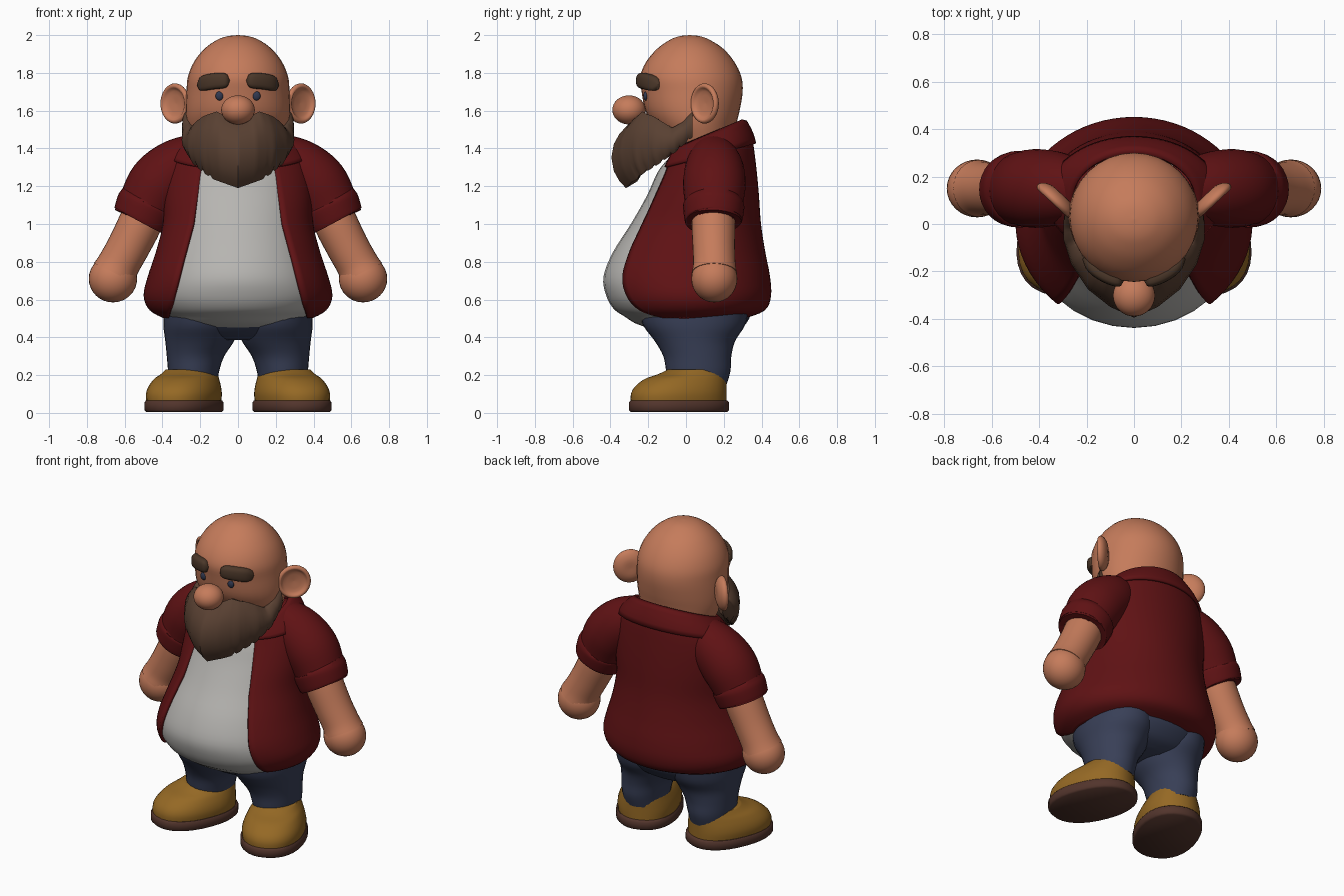
import bpy, bmesh, math
from mathutils import Vector, Matrix

if "Cube" in bpy.data.objects:
    bpy.data.objects.remove(bpy.data.objects["Cube"])

COL = {"skin": (.56, .2, .105), "dark_red": (.115, .006, .007), "off_white": (.47, .46, .44),
       "denim": (.04, .05, .095), "beard_brown": (.1, .052, .032), "brow_brown": (.07, .038, .022),
       "mustard_leather": (.3, .14, .018), "sole_brown": (.085, .035, .025), "eye_blue": (.03, .04, .08)}
MAT = {}
for name, c in COL.items():
    MAT[name] = bpy.data.materials.new(name)
    MAT[name].diffuse_color = (*c, 1)


def dense(rows, n=4):
    """Smoothly interpolate a short table of section values."""
    out = []
    for i in range(len(rows) - 1):
        a, b, c, d = rows[max(i - 1, 0)], rows[i], rows[i + 1], rows[min(i + 2, len(rows) - 1)]
        for k in range(n):
            t = k / n
            out.append([q + .5 * t * (r - p + t * (2 * p - 5 * q + 4 * r - s + t * (3 * (q - r) + s - p)))
                        for p, q, r, s in zip(a, b, c, d)])
    return out + [list(rows[-1])]


def lookup(points, t):
    for (t0, v0), (t1, v1) in zip(points, points[1:]):
        if t <= t1:
            return v0 + (v1 - v0) * (t - t0) / (t1 - t0)
    return points[-1][1]


def loft(name, rings, mat, closed=True, caps=True, thick=0, angle=50):
    """Skin a list of point rings into one object."""
    bm = bmesh.new()
    vs = [[bm.verts.new(p) for p in r] for r in rings]
    n = len(rings[0])
    for a, b in zip(vs, vs[1:]):
        for i in range(n if closed else n - 1):
            j = (i + 1) % n
            bm.faces.new((a[i], a[j], b[j], b[i]))
    if caps and closed:
        bm.faces.new(vs[0][::-1])
        bm.faces.new(vs[-1])
    bmesh.ops.remove_doubles(bm, verts=bm.verts, dist=1e-5)
    bmesh.ops.recalc_face_normals(bm, faces=bm.faces)
    me = bpy.data.meshes.new(name)
    bm.to_mesh(me)
    bm.free()
    ob = bpy.data.objects.new(name, me)
    bpy.context.collection.objects.link(ob)
    me.materials.append(MAT[mat])
    if thick:
        m = ob.modifiers.new("thickness", "SOLIDIFY")
        m.thickness, m.offset = thick, 0
    bpy.ops.object.select_all(action="DESELECT")
    ob.select_set(True)
    bpy.context.view_layer.objects.active = ob
    bpy.ops.object.shade_smooth_by_angle(angle=math.radians(angle))
    return ob


def oval(c, u, v, n=32, power=2):
    """Superellipse ring around c spanned by u and v."""
    pts = []
    for i in range(n):
        a = 2 * math.pi * i / n
        s, k = math.sin(a), math.cos(a)
        pts.append(Vector(c) + Vector(u) * math.copysign(abs(s) ** (2 / power), s)
                   - Vector(v) * math.copysign(abs(k) ** (2 / power), k))
    return pts


def column(name, rows, mat, **kw):
    """Loft of upright sections: z, centre x, half width, front y, back y."""
    return loft(name, [oval((cx, (f + b) / 2, z), (rx, 0, 0), (0, (b - f) / 2, 0))
                       for z, cx, rx, f, b in dense(rows)], mat, **kw)


def limb(name, rows, mat, **kw):
    """Tube through x, y, z, radius rows, bent in the xz plane."""
    rows = dense(rows, 5)
    rings = []
    for i, r in enumerate(rows):
        d = (Vector(rows[min(i + 1, len(rows) - 1)][:3]) - Vector(rows[max(i - 1, 0)][:3])).normalized()
        u = d.cross(Vector((0, 1, 0))).normalized()
        rings.append(oval(r[:3], u * r[3], d.cross(u) * r[3]))
    return loft(name, rings, mat, **kw)


def ball(name, c, r, mat, n=16):
    rings = [oval((c[0], c[1], c[2] - r[2] * math.cos(math.pi * k / n)),
                  (r[0] * math.sin(math.pi * k / n), 0, 0), (0, r[1] * math.sin(math.pi * k / n), 0))
             for k in range(n + 1)]
    return loft(name, rings, mat, caps=False)


# Torso sections: z, half width, front y, back y, tilt towards the back
TORSO = [(.51, .39, -.31, .31, .0), (.55, .46, -.385, .41, 0), (.62, .49, -.425, .44, 0),
         (.72, .468, -.44, .435, 0), (.85, .425, -.39, .41, 0), (1.0, .388, -.295, .387, 0),
         (1.15, .385, -.21, .375, .05), (1.28, .37, -.15, .36, .15), (1.38, .335, -.12, .34, .3),
         (1.45, .265, -.10, .30, .42)]
EDGE = [(.5, .365), (.6, .34), (.8, .29), (1.0, .235), (1.25, .2), (1.5, .17)]


def torso_ring(row, grow=0, drop=0, n=56):
    z, rx, f, b, tilt = row
    cy, ry = (f + b) / 2, (b - f) / 2 + grow
    rx += grow
    a0 = math.asin(min(.95, lookup(EDGE, z) / rx))
    pts = []
    for i in range(n + 1):
        a = a0 + (2 * math.pi - 2 * a0) * i / n
        y = cy - ry * math.cos(a)
        pts.append((rx * math.sin(a), y, z - drop + tilt * (y - cy)))
    return pts


# Open shirt, folded collar and undershirt
loft("open_shirt", [torso_ring(r) for r in dense(TORSO)], "dark_red", closed=False, thick=.02)
collar = dense(TORSO)[-6:]
loft("collar", [torso_ring(r, .018) for r in collar] + [torso_ring(collar[-1], -.005, -.015)],
     "dark_red", closed=False, thick=.014)
under = [(.45, 0, .25, -.2, .12), (.475, 0, .33, -.27, .18), (.51, 0, .375, -.325, .25)]
under += [(z, 0, rx - .02, f + .003, b - .025) for z, rx, f, b, t in TORSO[1:8]] + [(1.36, 0, .25, -.08, .25)]
column("undershirt", under, "off_white")

# Trouser seat
column("trouser_seat", [(.385, 0, .12, -.1, .19), (.42, 0, .33, -.17, .27),
                        (.5, 0, .395, -.25, .335), (.58, 0, .4, -.26, .35)], "denim")

SHOE = [(.055, -.27, .25, .178), (.10, -.268, .25, .182), (.14, -.245, .25, .174),
        (.18, -.19, .25, .156), (.205, -.115, .247, .14), (.23, -.06, .24, .125)]
ANG = math.radians(22)
for s, side in ((-1, "left"), (1, "right")):
    # Sleeve with cuff, arm and fist
    limb(side + "_sleeve", [(s * .15, .14, 1.35, .10), (s * .23, .145, 1.35, .125), (s * .325, .15, 1.295, .155),
                            (s * .42, .15, 1.205, .166), (s * .485, .147, 1.09, .152),
                            (s * .515, .145, 1.02, .147)], "dark_red")
    limb(side + "_cuff", [(s * .478, .147, 1.105, .145), (s * .482, .147, 1.098, .162),
                          (s * .51, .145, 1.03, .155), (s * .517, .145, 1.015, .148)], "dark_red")
    limb(side + "_arm", [(s * .48, .145, 1.1, .11), (s * .52, .145, 1.0, .115), (s * .58, .147, .88, .112),
                         (s * .63, .15, .79, .112), (s * .655, .15, .74, .12)], "skin")
    ball(side + "_fist", (s * .662, .15, .71), (.128, .122, .125), "skin")

    # Trouser leg
    column(side + "_leg", [(.15, s * .235, .125, -.09, .215), (.22, s * .235, .135, -.105, .235),
                           (.3, s * .225, .152, -.12, .24), (.38, s * .203, .182, -.165, .26),
                           (.46, s * .195, .2, -.225, .31), (.54, s * .195, .2, -.25, .33)], "denim")

    # Shoe turned outwards, on a thick sole
    along, across = Vector((-s * math.sin(ANG), math.cos(ANG), 0)), Vector((math.cos(ANG), s * math.sin(ANG), 0))
    base = Vector((s * .283, -.03, 0))

    def foot(z, f, b, w):
        c = base + along * ((f + b) / 2) + Vector((0, 0, z))
        return oval(c, across * w, along * ((b - f) / 2), 32, 2.25)
    loft(side + "_shoe", [foot(*r) for r in dense(SHOE)], "mustard_leather")
    loft(side + "_sole", [foot(0.005, -.27, .255, .18), foot(.015, -.28, .265, .19),
                          foot(.055, -.28, .265, .19), foot(.066, -.27, .255, .182)], "sole_brown")

    # Ear: shallow cup swept backwards
    out, face = Vector((s * .73, .68, 0)), Vector((s * .68, -.73, 0))
    cup = [(-.03, .001), (-.03, .05), (-.015, .085), (.005, .1), (.02, .096), (.024, .082), (.008, .062), (0, .001)]
    loft(side + "_ear", [oval(Vector((s * .327, .105, 1.638)) + face * h, out * r, Vector((0, 0, r * 1.06)))
                         for h, r in dense(cup, 3)], "skin")

    # Eye and bushy eyebrow following the forehead
    ball(side + "_eye", (s * .098, -.214, 1.678), (.021, .012, .024), "eye_blue", 10)
    rings = []
    for k in range(15):
        t = k / 14
        x = .043 + .175 * t
        h = (1 - abs(2 * t - 1) ** 5) ** .5 * .042 + .0005
        y = .025 - .268 * math.sqrt(1 - (x / .285) ** 2)
        rings.append(oval((s * x, y, 1.762 - .03 * (t - .35) ** 2 - .012 * t), (0, .032 * h / .042, 0),
                          (0, 0, h), 20, 2.8))
    loft(side + "_eyebrow", rings, "brow_brown")

# Head with neck, and nose
column("head", [(1.3, 0, .2, -.05, .24), (1.42, 0, .235, -.1, .25), (1.52, 0, .268, -.17, .265),
                (1.6, 0, .277, -.215, .284), (1.7, 0, .273, -.235, .3), (1.78, 0, .265, -.243, .293),
                (1.86, 0, .232, -.21, .255), (1.93, 0, .175, -.15, .195), (1.975, 0, .11, -.085, .125),
                (1.994, 0, .055, -.035, .075), (2.0, 0, .001, .019, .021)], "skin")
ball("nose", (0, -.302, 1.604), (.089, .088, .077), "skin")

# Beard: one closed section per column, swept from cheek to cheek
TOP = [(0, 1.55), (.15, 1.565), (.3, 1.595), (.5, 1.57), (.75, 1.51), (.88, 1.54), (1, 1.61)]
BOT = [(0, 1.19), (.3, 1.235), (.6, 1.315), (.8, 1.38), (1, 1.46)]
PX = [(0, 0), (.2, .1), (.4, .195), (.6, .265), (.8, .298), (1, .296)]
PY = [(0, -.395), (.2, -.35), (.4, -.275), (.6, -.17), (.8, -.065), (1, .035)]
SECTION = [(0, .71), (.06, .79), (.2, .9), (.35, .97), (.55, 1), (.75, .97), (.9, .9), (1, .82),
           (.9, .68), (.7, .58), (.3, .52), (.06, .55)]
rings = []
for k in range(-40, 41):
    t = abs(k) / 40
    top, bot = lookup(TOP, t), lookup(BOT, t) + (.012 if k % 4 == 2 and t > .25 else 0)
    ring = []
    for sv, f in SECTION:
        f = 1 - (1 - f) * (1 - .65 * t)
        ring.append((math.copysign(lookup(PX, t), k) * f, .035 + (lookup(PY, t) - .035) * f, top + (bot - top) * sv))
    rings.append(ring)
loft("beard", rings, "beard_brown")

for m in bpy.data.materials:
    if m.users and not m.is_grease_pencil:
        m.use_nodes = True
        m.node_tree.nodes["Principled BSDF"].inputs["Base Color"].default_value = m.diffuse_color
